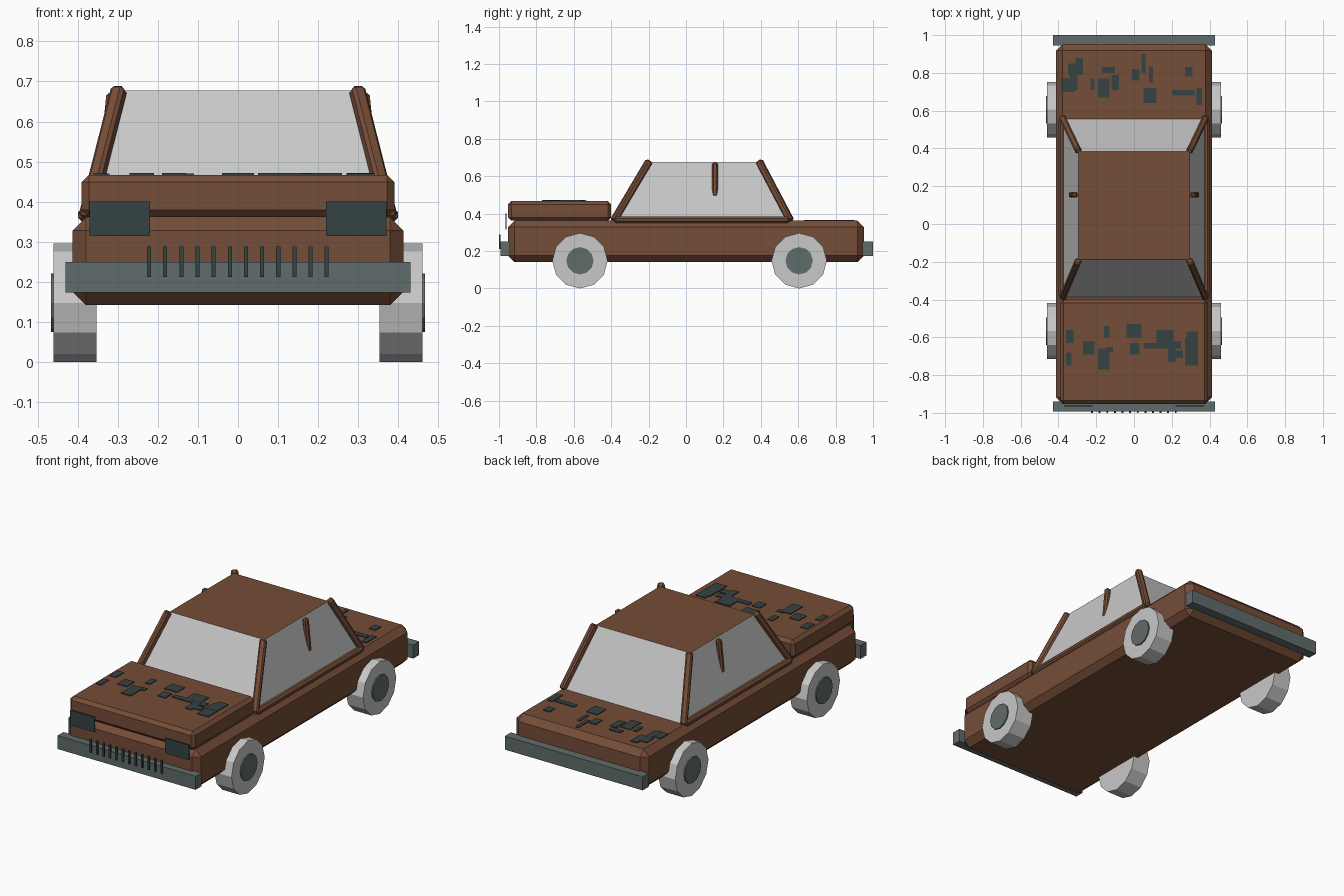
import bpy, bmesh, math
from mathutils import Vector, Matrix

if "Cube" in bpy.data.objects:
    bpy.data.objects.remove(bpy.data.objects["Cube"])


def material(name, rgb):
    m = bpy.data.materials.new(name)
    m.diffuse_color = (*rgb, 1)
    m.use_nodes = True
    m.node_tree.nodes["Principled BSDF"].inputs["Base Color"].default_value = m.diffuse_color
    return m


RUST = material("rust_brown", (0.178, 0.074, 0.038))
STEEL = material("grey_steel", (0.118, 0.150, 0.147))
DARK = material("dark_slate", (0.036, 0.056, 0.056))
PALE = material("pale_grey", (0.58, 0.58, 0.58))


def finish(bm, name, *mats):
    bmesh.ops.recalc_face_normals(bm, faces=bm.faces)
    me = bpy.data.meshes.new(name)
    bm.to_mesh(me)
    bm.free()
    for m in mats:
        me.materials.append(m)
    ob = bpy.data.objects.new(name, me)
    bpy.context.collection.objects.link(ob)
    return ob


def add_box(bm, lo, hi):
    lo, hi = Vector(lo), Vector(hi)
    mat = Matrix.Translation((lo + hi) / 2) @ Matrix.Diagonal((*(hi - lo), 1))
    bmesh.ops.create_cube(bm, size=1, matrix=mat)


def chamfer(bm, width):
    if width:
        bmesh.ops.bevel(bm, geom=bm.edges[:], offset=width, segments=1,
                        affect='EDGES', profile=0.5)


def box(name, lo, hi, mat, bevel=0):
    bm = bmesh.new()
    add_box(bm, lo, hi)
    chamfer(bm, bevel)
    return finish(bm, name, mat)


def bar(name, a, b, width, mat, bevel):
    """Chamfered square bar running from a to b."""
    a, b = Vector(a), Vector(b)
    d = b - a
    bm = bmesh.new()
    bmesh.ops.create_cube(bm, size=1, matrix=Matrix.Diagonal((width, width, d.length, 1)))
    chamfer(bm, bevel)
    rot = d.to_track_quat('Z', 'Y').to_matrix().to_4x4()
    bm.transform(Matrix.Translation((a + b) / 2) @ rot)
    return finish(bm, name, mat)


def disc(name, x0, x1, y, z, r, mat):
    """Twelve-sided cylinder along x."""
    bm = bmesh.new()
    bmesh.ops.create_cone(bm, cap_ends=True, segments=12, radius1=r, radius2=r,
                          depth=abs(x1 - x0))
    bm.transform(Matrix.Translation(((x0 + x1) / 2, y, z)) @ Matrix.Rotation(math.pi / 2, 4, 'Y'))
    return finish(bm, name, mat)


# Body and raised hood
box("body", (-0.413, -0.952, 0.142), (0.413, 0.952, 0.362), RUST, 0.034)
box("hood", (-0.39, -0.952, 0.362), (0.39, -0.40, 0.467), RUST, 0.018)

# Cabin: tapered block with pale windows and brown roof
bm = bmesh.new()
add_box(bm, (-0.38, -0.39, 0.355), (0.38, 0.56, 0.677))
for v in bm.verts:
    if v.co.z > 0.5:
        v.co.x = math.copysign(0.295, v.co.x)
        v.co.y = -0.187 if v.co.y < 0 else 0.383
bm.normal_update()
for f in bm.faces:
    f.material_index = 1 if f.normal.z > 0.9 else 0
finish(bm, "cabin", PALE, RUST)

for s, side in ((-1, "left"), (1, "right")):
    # Pillars and window sill
    bar("front_pillar_" + side, (s * 0.378, -0.388, 0.36), (s * 0.296, -0.196, 0.683), 0.036, RUST, 0.008)
    bar("rear_pillar_" + side, (s * 0.378, 0.560, 0.36), (s * 0.296, 0.390, 0.683), 0.036, RUST, 0.008)
    bar("middle_pillar_" + side, (s * 0.313, 0.155, 0.672), (s * 0.331, 0.155, 0.49), 0.03, RUST, 0.008)
    bar("window_sill_" + side, (s * 0.382, -0.385, 0.367), (s * 0.382, 0.555, 0.367), 0.034, RUST, 0.01)
    # Wheels with hubs
    for y, end in ((-0.567, "front"), (0.605, "rear")):
        disc(f"{end}_wheel_{side}", s * 0.353, s * 0.46, y, 0.148, 0.148, PALE)
        disc(f"{end}_hub_{side}", s * 0.42, s * 0.467, y, 0.148, 0.073, STEEL)
    # Headlight plates
    x = sorted((s * 0.22, s * 0.37))
    box("headlight_" + side, (x[0], -0.966, 0.315), (x[1], -0.960, 0.40), DARK)

# Bumpers
box("front_bumper", (-0.43, -0.992, 0.174), (0.43, -0.94, 0.25), STEEL)
box("rear_bumper", (-0.43, 0.945, 0.174), (0.43, 1.0, 0.25), STEEL)

# Grille slats
bm = bmesh.new()
for i in range(12):
    x = -0.222 + i * 0.0403
    add_box(bm, (x - 0.005, -1.0, 0.212), (x + 0.005, -0.991, 0.288))
finish(bm, "grille", DARK)


def patches(name, rects, z):
    """Thin worn-paint plates; rects are x0, x1, y0, y1 in hundredths."""
    bm = bmesh.new()
    for i, (x0, x1, y0, y1) in enumerate(rects):
        top = z + 0.004 + 0.0002 * (i % 5)
        add_box(bm, (x0 / 100, y0 / 100, z - 0.002), (x1 / 100, y1 / 100, top))
    finish(bm, name, DARK)


# Worn patches on hood and trunk
patches("hood_patches", [
    (-36, -32, -63, -56), (-36, -33, -75, -68), (-27, -21, -69, -62),
    (-16, -13, -60, -54), (-19, -13, -77, -66), (-15, -11, -68, -65),
    (-4, 4, -60, -53), (-2, 3, -69, -63), (5, 16, -66, -63),
    (12, 21, -64, -56), (14, 25, -66, -62), (18, 22, -73, -64),
    (21, 26, -71, -67), (28, 34, -64, -57), (27, 34, -67, -60),
    (27, 34, -75, -67)], 0.467)
patches("trunk_patches", [
    (-38, -31, 70, 77), (-35, -27, 79, 85), (-31, -27, 85, 88),
    (-34, -30, 71, 79), (-23, -21, 71, 77), (-19, -13, 67, 77),
    (-17, -10, 80, 83), (-12, -8, 71, 79), (-1, 3, 76, 82),
    (4, 6, 80, 90), (8, 10, 75, 83), (5, 12, 64, 72),
    (20, 32, 68, 71), (27, 31, 78, 83), (33, 36, 63, 72)], 0.362)
